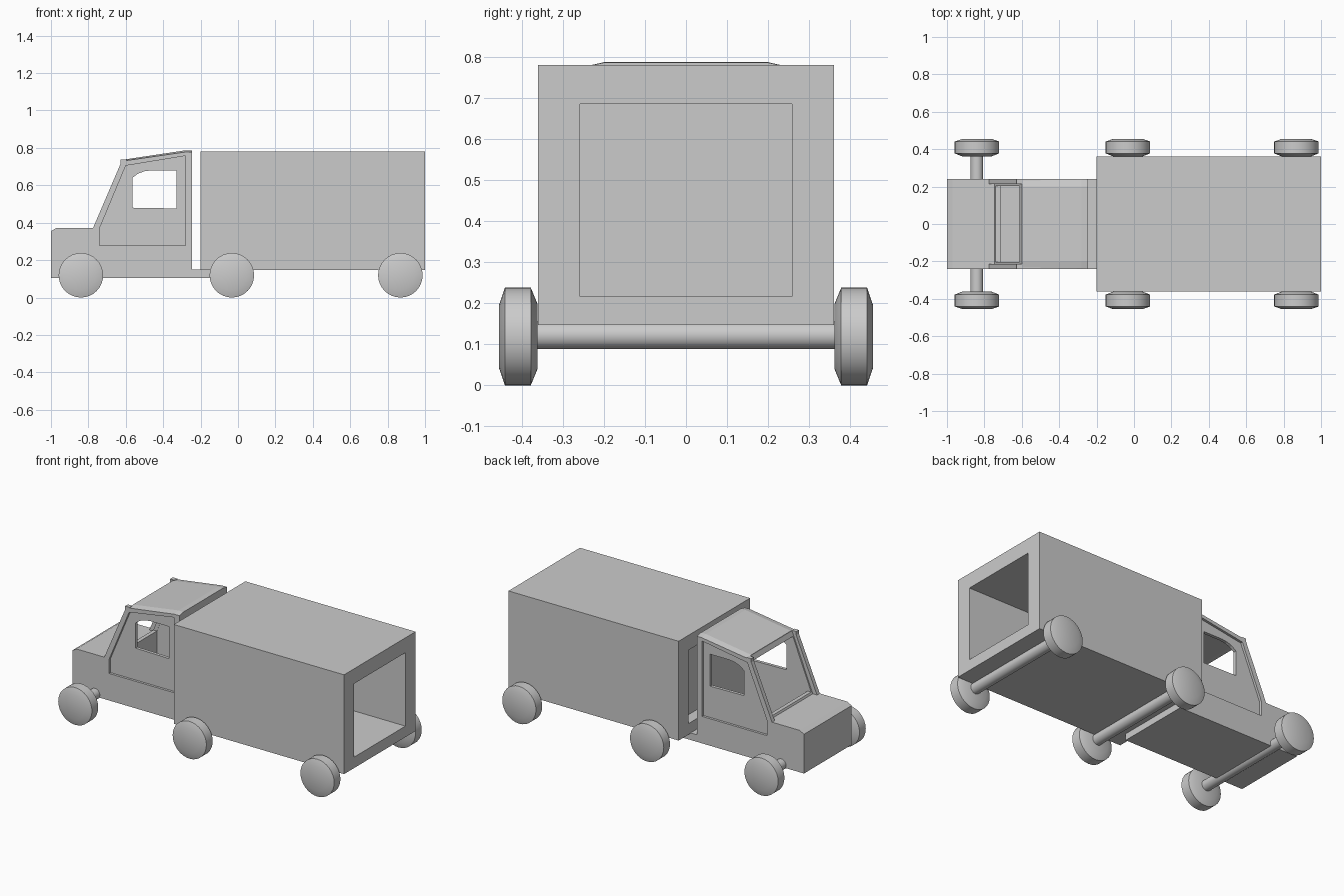
import bpy, bmesh, math

if "Cube" in bpy.data.objects:
    bpy.data.objects.remove(bpy.data.objects["Cube"])


def make(name, bm):
    bmesh.ops.recalc_face_normals(bm, faces=bm.faces)
    me = bpy.data.meshes.new(name)
    bm.to_mesh(me)
    bm.free()
    ob = bpy.data.objects.new(name, me)
    bpy.context.collection.objects.link(ob)
    return ob


def prism(name, profile, y0, y1, inset=0.0):
    """Extrude an (x, z) profile along y."""
    bm = bmesh.new()
    a = [bm.verts.new((x, y0, z)) for x, z in profile]
    b = [bm.verts.new((x, y1, z)) for x, z in profile]
    bm.faces.new(a)
    bm.faces.new(b)
    n = len(a)
    for i in range(n):
        j = (i + 1) % n
        bm.faces.new((a[i], a[j], b[j], b[i]))
    return make(name, bm)


def box(name, x0, x1, y0, y1, z0, z1):
    return prism(name, [(x0, z0), (x1, z0), (x1, z1), (x0, z1)], y0, y1)


def cut(ob, *cutters):
    bpy.context.view_layer.objects.active = ob
    for c in cutters:
        m = ob.modifiers.new("cut", 'BOOLEAN')
        m.operation = 'DIFFERENCE'
        m.solver = 'EXACT'
        m.object = c
        bpy.ops.object.modifier_apply(modifier=m.name)
        bpy.data.objects.remove(c)


def smooth(ob):
    bpy.ops.object.select_all(action='DESELECT')
    ob.select_set(True)
    bpy.context.view_layer.objects.active = ob
    bpy.ops.object.shade_smooth_by_angle(angle=math.radians(25))


def lathe(name, x, z, profile, segs=32):
    """Closed solid of revolution about a y-parallel axis; profile is (y, radius)."""
    bm = bmesh.new()
    rings = []
    for y, r in profile:
        rings.append([bm.verts.new((x + r * math.cos(2 * math.pi * i / segs), y,
                                    z + r * math.sin(2 * math.pi * i / segs)))
                      for i in range(segs)])
    for p, q in zip(rings, rings[1:]):
        for i in range(segs):
            j = (i + 1) % segs
            bm.faces.new((p[i], p[j], q[j], q[i]))
    bm.faces.new(rings[0])
    bm.faces.new(rings[-1])
    ob = make(name, bm)
    smooth(ob)
    return ob


# Cab body with bonnet and the short chassis tongue
cab = prism("cab_body", [
    (-1, .105), (-1, .355), (-.97, .372), (-.745, .372), (-.6, .732),
    (-.28, .778), (-.245, .778), (-.245, .15), (-.14, .15), (-.14, .105)], -.24, .24)

# Cab interior, windscreen opening, side windows and door recesses
interior = prism("cut_interior", [
    (-.715, .15), (-.715, .385), (-.585, .705), (-.28, .75), (-.28, .15)], -.205, .205)
screen = prism("cut_screen", [
    (-.82, .385), (-.69, .705), (-.55, .705), (-.68, .385)], -.204, .204)
window = prism("cut_window", [
    (-.565, .48), (-.565, .64), (-.535, .662), (-.5, .675), (-.46, .68),
    (-.328, .68), (-.328, .476)], -.4, .4)
door = [(-.74, .277), (-.74, .37), (-.6, .705), (-.282, .757), (-.282, .277)]
cut(cab, interior, screen, window,
    prism("cut_door", door, -.3, -.225), prism("cut_door", door, .225, .3))

# Windscreen pillars standing proud of the glass plane
for s, side in ((-1, "right"), (1, "left")):
    prism("pillar_" + side, [
        (-.775, .372), (-.628, .715), (-.628, .737), (-.596, .737), (-.596, .73),
        (-.742, .372)], s * .213, s * .24)

# Slightly crowned roof panel
bm = bmesh.new()
low, high = [], []
for x, z in ((-.6, .73), (-.28, .778), (-.245, .777)):
    low.append([bm.verts.new((x, y, z)) for y in (-.24, .24)])
    high.append([bm.verts.new((x, y, z + .009)) for y in (-.2, .2)])
for i in range(2):
    for rows in (low, high):
        bm.faces.new((rows[i][0], rows[i][1], rows[i + 1][1], rows[i + 1][0]))
    for k in (0, 1):
        bm.faces.new((low[i][k], low[i + 1][k], high[i + 1][k], high[i][k]))
for i in (0, 2):
    bm.faces.new((low[i][0], low[i][1], high[i][1], high[i][0]))
make("roof_panel", bm)

# Cargo box, open at the rear and recessed at the front
cargo = box("cargo_box", -.2, 1, -.36, .36, .147, .78)
cut(cargo, box("cut_hold", -.1, 1.2, -.258, .258, .217, .685),
    box("cut_front", -.3, -.13, -.258, .258, .217, .685))

# Axles and wheels
for place, x in (("front", -.84), ("middle", -.033), ("rear", .868)):
    lathe("axle_" + place, x, .122, [(-.38, .034), (.38, .034)], 24)
    for s, side in ((-1, "right"), (1, "left")):
        lathe("wheel_%s_%s" % (place, side), x, .119, [
            (s * .362, .08), (s * .378, .119), (s * .441, .119), (s * .455, .078)])
